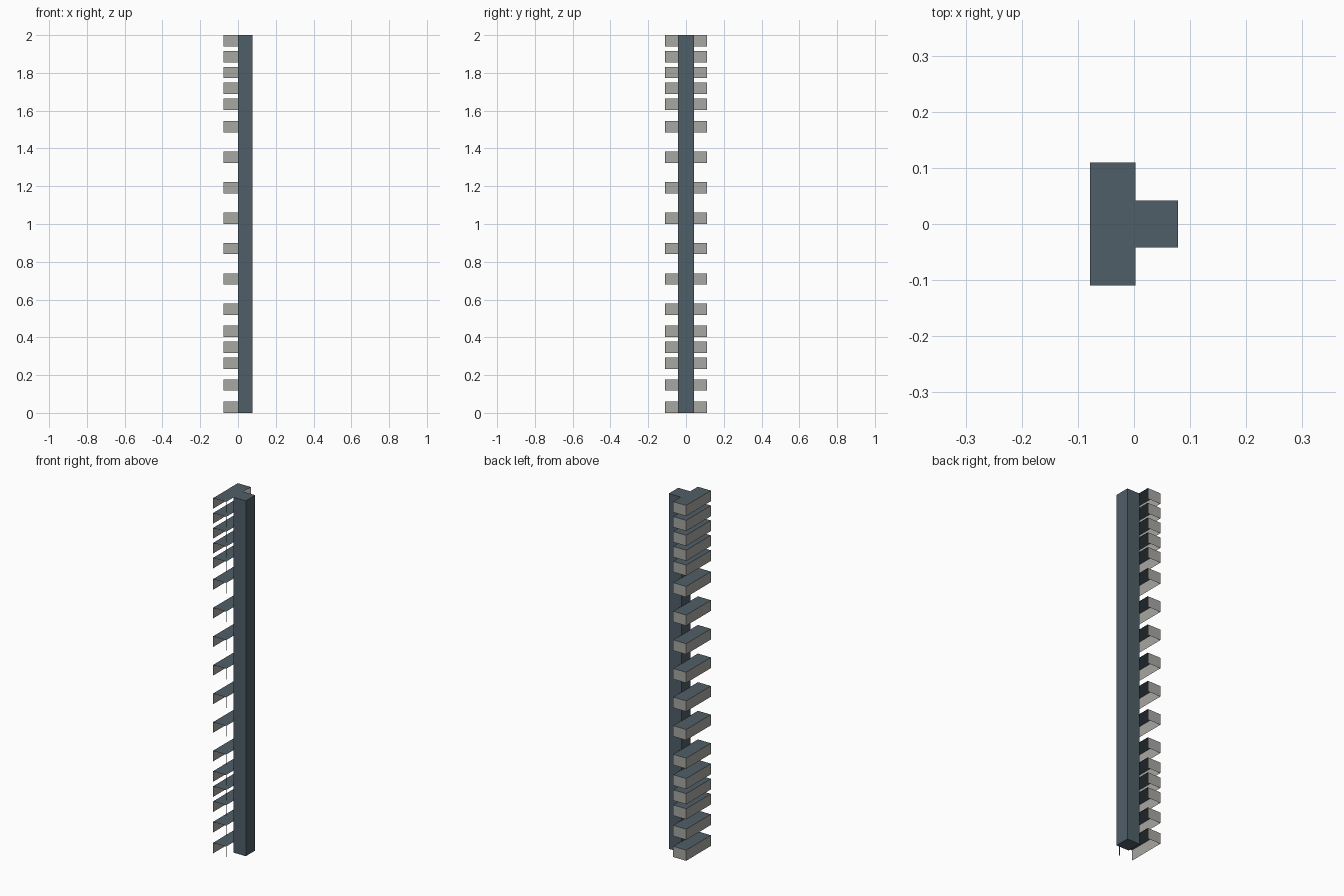
import bpy, bmesh
from itertools import accumulate

if "Cube" in bpy.data.objects:
    bpy.data.objects.remove(bpy.data.objects["Cube"])


def material(name, rgb):
    m = bpy.data.materials.new(name)
    m.diffuse_color = (*rgb, 1)
    m.use_nodes = True
    m.node_tree.nodes["Principled BSDF"].inputs["Base Color"].default_value = m.diffuse_color
    return m


SLATE = material("dark slate", (0.08, 0.114, 0.136))
GREY = material("warm grey", (0.39, 0.385, 0.365))


def finish(name, bm, mats):
    me = bpy.data.meshes.new(name)
    bm.to_mesh(me)
    bm.free()
    for m in mats:
        me.materials.append(m)
    ob = bpy.data.objects.new(name, me)
    bpy.context.collection.objects.link(ob)
    return ob


def box(lo, hi):
    bm = bmesh.new()
    bmesh.ops.create_cube(bm, size=1)
    for v in bm.verts:
        v.co = [lo[i] if v.co[i] < 0 else hi[i] for i in range(3)]
    bm.normal_update()
    return bm


X0, X1, Y, H = -0.078, 0.003, 0.11, 0.06

# Upright post
finish("post", box((0, -0.042, 0), (0.078, 0.042, 2)), [SLATE])

# Tops of the tread caps, from the top downwards
gaps = [0.084] * 4 + [0.12] + [0.161] * 6 + [0.115, 0.085, 0.085, 0.115, 0.118]
tops = list(accumulate([2.0] + [-g for g in gaps]))

for i, z in enumerate(tops):
    # Open cap: slate top, grey left and back walls, other sides open
    bm = box((X0, -Y, z - H), (X1, Y, z))
    opened = [f for f in bm.faces
              if f.normal.x > 0.5 or f.normal.y < -0.5 or f.normal.z < -0.5]
    bmesh.ops.delete(bm, geom=opened, context='FACES')
    for f in bm.faces:
        f.material_index = 0 if f.normal.z > 0.5 else 1
    finish(f"bracket_{i + 1}", bm, [SLATE, GREY])
    # Fine corner rod at the open front corner
    finish(f"corner_rod_{i + 1}",
           box((X1 - 0.002, -Y, z - H), (X1, -Y + 0.002, z)), [SLATE])
